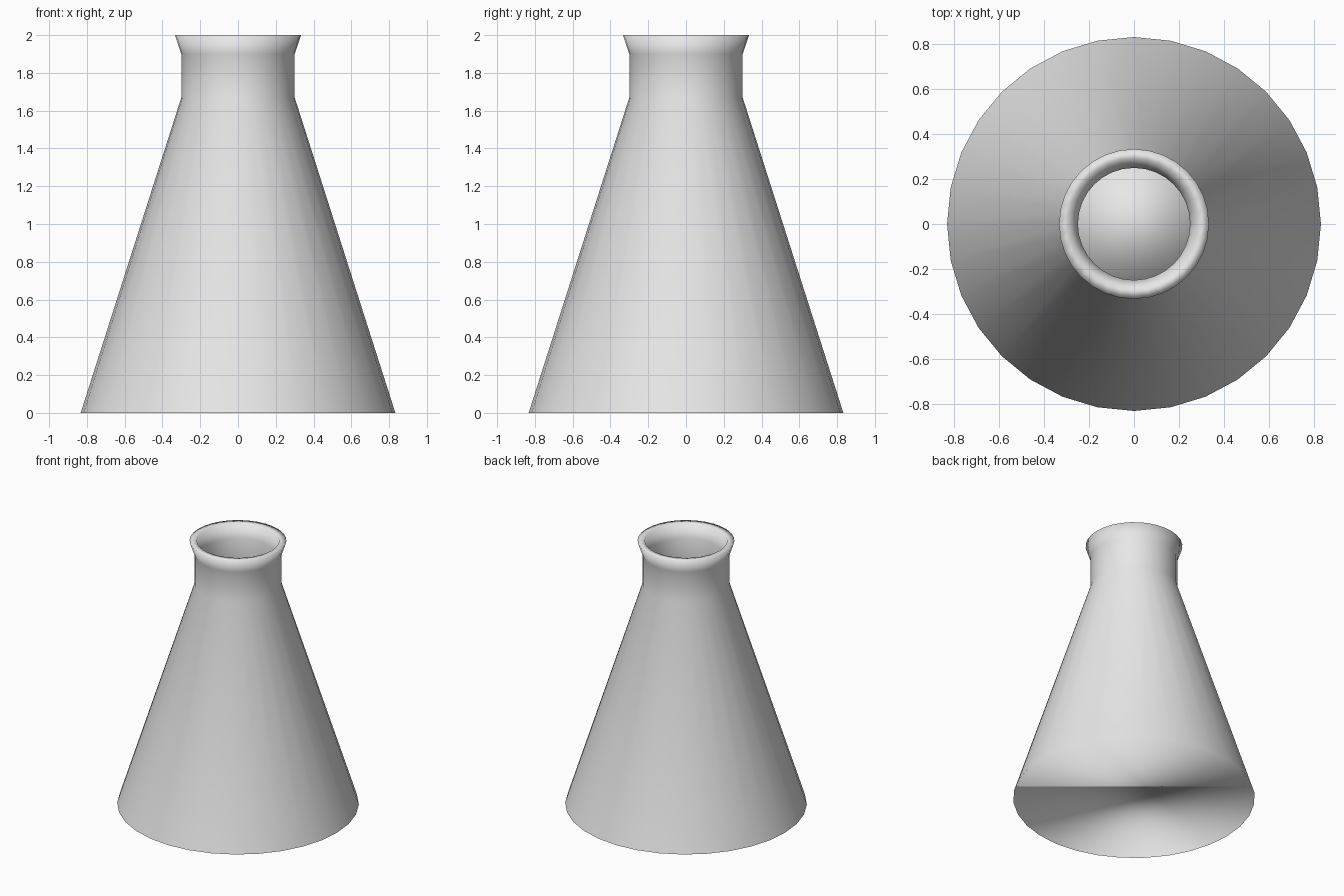
import bpy, bmesh
from math import sin, cos, tau
from mathutils import Vector

default_cube = bpy.data.objects.get("Cube")
if default_cube:
    bpy.data.objects.remove(default_cube, do_unlink=True)

SIDES = 32

# Wall profile as (radius, height): up the outside, over the lip, down the inside
PROFILE = [(0.833, 0.0), (0.30, 1.67), (0.30, 1.90), (0.334, 2.0),
           (0.284, 2.0), (0.25, 1.90), (0.25, 1.675), (0.785, 0.01)]


def make_material(name, colour):
    mat = bpy.data.materials.new(name)
    mat.use_nodes = True
    mat.diffuse_color = colour
    mat.node_tree.nodes["Principled BSDF"].inputs["Base Color"].default_value = colour
    return mat


def lathe(name, profile, material):
    """Turn a profile around z and close its first ring with a base."""
    bm = bmesh.new()
    angles = [tau * i / SIDES for i in range(SIDES)]
    rings = [[bm.verts.new((r * sin(a), r * cos(a), z)) for a in angles]
             for r, z in profile]
    for lower, upper in zip(rings, rings[1:]):
        for i in range(SIDES):
            j = (i + 1) % SIDES
            bm.faces.new((lower[i], upper[i], upper[j], lower[j]))
    bm.faces.new(rings[0])
    for face in bm.faces:
        face.smooth = True
    mesh = bpy.data.meshes.new(name)
    bm.to_mesh(mesh)
    bm.free()
    mesh.materials.append(material)

    # The base rim keeps the slope of the wall, so the side shades evenly
    (r0, z0), (r1, z1) = profile[:2]
    normals = [v.normal.copy() for v in mesh.vertices]
    for i, a in enumerate(angles):
        rise, run = z1 - z0, r0 - r1
        normals[i] = Vector((rise * sin(a), rise * cos(a), run)).normalized()
    mesh.normals_split_custom_set_from_vertices(normals)

    obj = bpy.data.objects.new(name, mesh)
    bpy.context.collection.objects.link(obj)
    return obj


# Conical flask with a flared lip, hollow neck and thin base
light_grey = make_material("light grey", (0.8, 0.8, 0.8, 1.0))
lathe("conical_flask", PROFILE, light_grey)
